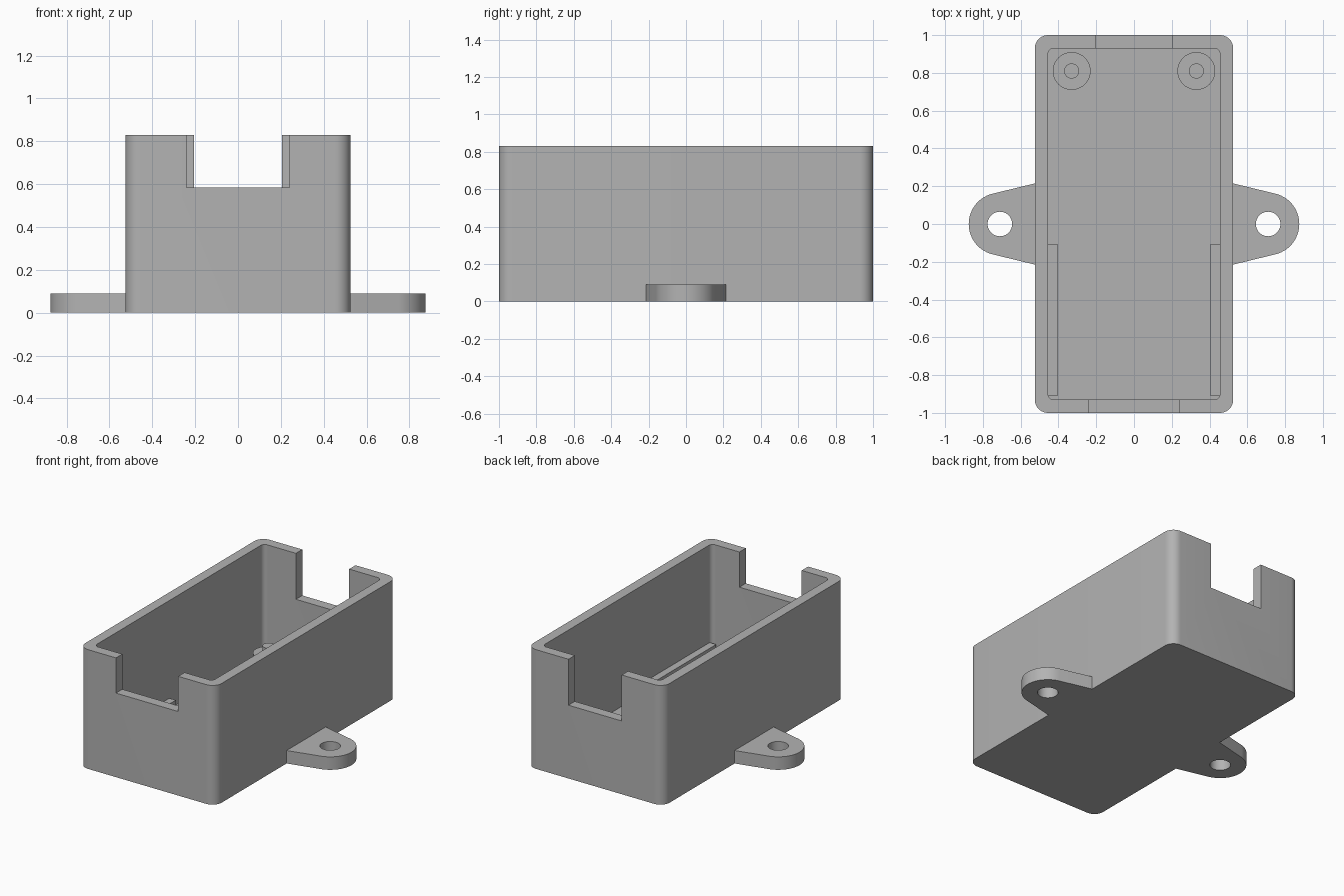
import bpy, bmesh, math

if "Cube" in bpy.data.objects:
    bpy.data.objects.remove(bpy.data.objects["Cube"])

grey = bpy.data.materials.new("grey plastic")
grey.diffuse_color = (0.45, 0.45, 0.45, 1)
grey.use_nodes = True
grey.node_tree.nodes["Principled BSDF"].inputs["Base Color"].default_value = grey.diffuse_color


def arc(cx, cy, r, a0, a1, n):
    """Points on an arc, angles in degrees."""
    return [(cx + r * math.cos(math.radians(a0 + (a1 - a0) * i / n)),
             cy + r * math.sin(math.radians(a0 + (a1 - a0) * i / n))) for i in range(n + 1)]


def rounded(hx, hy, r):
    """Outline of a rounded rectangle centred on the origin."""
    pts = []
    for k, (sx, sy) in enumerate([(1, 1), (-1, 1), (-1, -1), (1, -1)]):
        pts += arc(sx * (hx - r), sy * (hy - r), r, 90 * k, 90 * k + 90, 10)
    return pts


def circle(cx, cy, r):
    return arc(cx, cy, r, 0, 360, 40)[:-1]


def rect(x0, x1, y0, y1):
    return [(x0, y0), (x1, y0), (x1, y1), (x0, y1)]


def prism(name, pts, z0, z1):
    """Extrude a flat outline from z0 to z1."""
    bm = bmesh.new()
    face = bm.faces.new([bm.verts.new((x, y, z0)) for x, y in pts])
    top = bmesh.ops.extrude_face_region(bm, geom=[face])["geom"]
    bmesh.ops.translate(bm, vec=(0, 0, z1 - z0),
                        verts=[v for v in top if isinstance(v, bmesh.types.BMVert)])
    bmesh.ops.recalc_face_normals(bm, faces=bm.faces)
    me = bpy.data.meshes.new(name)
    bm.to_mesh(me)
    bm.free()
    me.materials.append(grey)
    ob = bpy.data.objects.new(name, me)
    bpy.context.collection.objects.link(ob)
    return ob


def select(ob):
    bpy.ops.object.select_all(action="DESELECT")
    ob.select_set(True)
    bpy.context.view_layer.objects.active = ob


def cut(ob, cutter):
    """Subtract the cutter and remove it."""
    select(ob)
    mod = ob.modifiers.new("cut", "BOOLEAN")
    mod.operation, mod.solver, mod.object = "DIFFERENCE", "EXACT", cutter
    bpy.ops.object.modifier_apply(modifier=mod.name)
    bpy.data.objects.remove(cutter)


# Open box with a wide front notch and a narrower, deeper back notch
box = prism("box_shell", rounded(0.525, 1.0, 0.07), 0, 0.83)
cut(box, prism("cavity", rounded(0.455, 0.93, 0.03), 0.075, 1.0))
cut(box, prism("front_notch", rect(-0.24, 0.24, -1.1, -0.85), 0.585, 1.0))
cut(box, prism("back_notch", rect(-0.205, 0.205, 0.85, 1.1), 0.51, 1.0))
parts = [box]

for side, s in (("left", -1), ("right", 1)):
    # Mounting ear: tapered tab with a round end and a screw hole
    tip = [(s * x, y) for x, y in arc(0.71, 0, 0.165, -76, 76, 28)]
    ear = prism(side + "_mounting_ear",
                [(s * 0.5, -0.221), *tip, (s * 0.5, 0.221)], 0, 0.09)
    cut(ear, prism("screw_hole", circle(s * 0.71, 0, 0.065), -0.1, 0.2))
    # Support post with locating pin, and side support rail
    post = prism(side + "_post", circle(s * 0.33, 0.81, 0.1), 0.06, 0.15)
    pin = prism(side + "_pin", circle(s * 0.33, 0.81, 0.04), 0.14, 0.2)
    rail = prism(side + "_rail", rect(*sorted((s * 0.405, s * 0.47)), -0.91, -0.105), 0.06, 0.15)
    parts += [ear, post, pin, rail]

for ob in parts:
    select(ob)
    bpy.ops.object.shade_smooth_by_angle(angle=math.radians(30))
